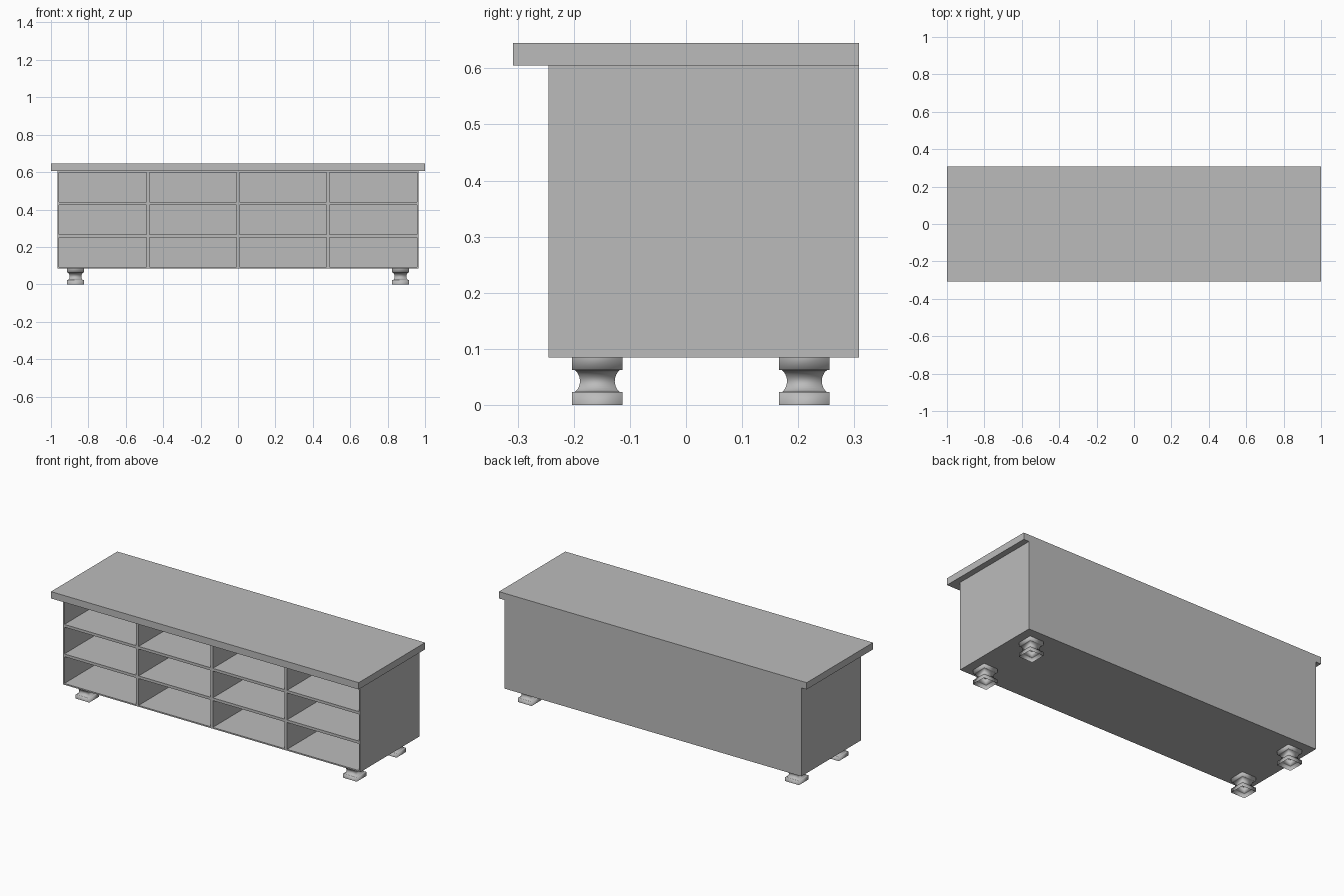
import bpy
import bmesh
from math import sin, pi

if "Cube" in bpy.data.objects:
    bpy.data.objects.remove(bpy.data.objects["Cube"], do_unlink=True)

grey = bpy.data.materials.new("plain_grey")
grey.use_nodes = True
grey.diffuse_color = (0.5, 0.5, 0.5, 1)
grey.node_tree.nodes["Principled BSDF"].inputs["Base Color"].default_value = (0.5, 0.5, 0.5, 1)

HALF_DEPTH = 0.308
BODY_BOTTOM, BODY_TOP = 0.085, 0.605
BODY_FRONT = -0.245


def finish(name, bm, recalc=True):
    if recalc:
        bmesh.ops.recalc_face_normals(bm, faces=bm.faces[:])
    mesh = bpy.data.meshes.new(name)
    bm.to_mesh(mesh)
    bm.free()
    mesh.materials.append(grey)
    obj = bpy.data.objects.new(name, mesh)
    bpy.context.scene.collection.objects.link(obj)
    return obj


def cell_lines(low, high, count, edge, gap):
    """Outer limits plus the start and end of every compartment."""
    size = (high - low - 2 * edge - (count - 1) * gap) / count
    lines = [low]
    for i in range(count):
        start = low + edge + i * (size + gap)
        lines += [start, start + size]
    return lines + [high]


# Table top, overhanging the front and the sides
bm = bmesh.new()
bmesh.ops.create_cube(bm, size=1)
for v in bm.verts:
    v.co.x *= 2
    v.co.y *= 2 * HALF_DEPTH
    v.co.z = v.co.z * 0.04 + BODY_TOP + 0.02
finish("table_top", bm)

# Cabinet body: front lattice, box behind it, compartments pushed in
xs = cell_lines(-0.965, 0.965, 4, 0.008, 0.016)
zs = cell_lines(BODY_BOTTOM, BODY_TOP, 3, 0.008, 0.016)
bm = bmesh.new()
grid = [[bm.verts.new((x, BODY_FRONT, z)) for z in zs] for x in xs]
cells = []
for i in range(len(xs) - 1):
    for j in range(len(zs) - 1):
        face = bm.faces.new((grid[i][j], grid[i + 1][j], grid[i + 1][j + 1], grid[i][j + 1]))
        if i % 2 and j % 2:
            cells.append(face)
rim = [e for e in bm.edges if e.is_boundary]
shell = bmesh.ops.extrude_edge_only(bm, edges=rim)["geom"]
for v in shell:
    if isinstance(v, bmesh.types.BMVert):
        v.co.y = HALF_DEPTH
bmesh.ops.edgeloop_fill(bm, edges=[e for e in bm.edges if e.is_boundary])
pushed = bmesh.ops.extrude_discrete_faces(bm, faces=cells)["faces"]
for face in pushed:
    for v in face.verts:
        v.co.y = HALF_DEPTH - 0.008
finish("cabinet_body", bm)

# Feet: square hollow shells with a concave neck between two blocks
BLOCK, NECK, WAIST = 0.045, 0.040, 0.031
LOW, HIGH = 0.023, 0.062
STEPS = 10
profile = [(BLOCK, 0), (BLOCK, LOW)]
for k in range(STEPS + 1):
    t = k / STEPS
    profile.append((NECK - (NECK - WAIST) * sin(pi * t) ** 0.7, LOW + (HIGH - LOW) * t))
profile += [(BLOCK, HIGH), (BLOCK, BODY_BOTTOM)]


def make_foot(name, cx, cy):
    bm = bmesh.new()
    corners = [(-1, -1), (1, -1), (1, 1), (-1, 1)]
    rings = [[bm.verts.new((cx + sx * h, cy + sy * h, z)) for sx, sy in corners]
             for h, z in profile]
    for a, b in zip(rings, rings[1:]):
        for k in range(4):
            n = (k + 1) % 4
            face = bm.faces.new((a[k], a[n], b[n], b[k]))
            face.smooth = True
    # Keep the corners, steps and blocks crisp
    for e in bm.edges:
        if len(e.link_faces) == 2 and e.calc_face_angle() > 0.7:
            e.smooth = False
    finish(name, bm, recalc=False)


for side, cx in (("left", 0.869), ("right", -0.869)):
    for end, cy in (("front", -0.158), ("back", 0.211)):
        make_foot(f"{end}_{side}_foot", cx, cy)
